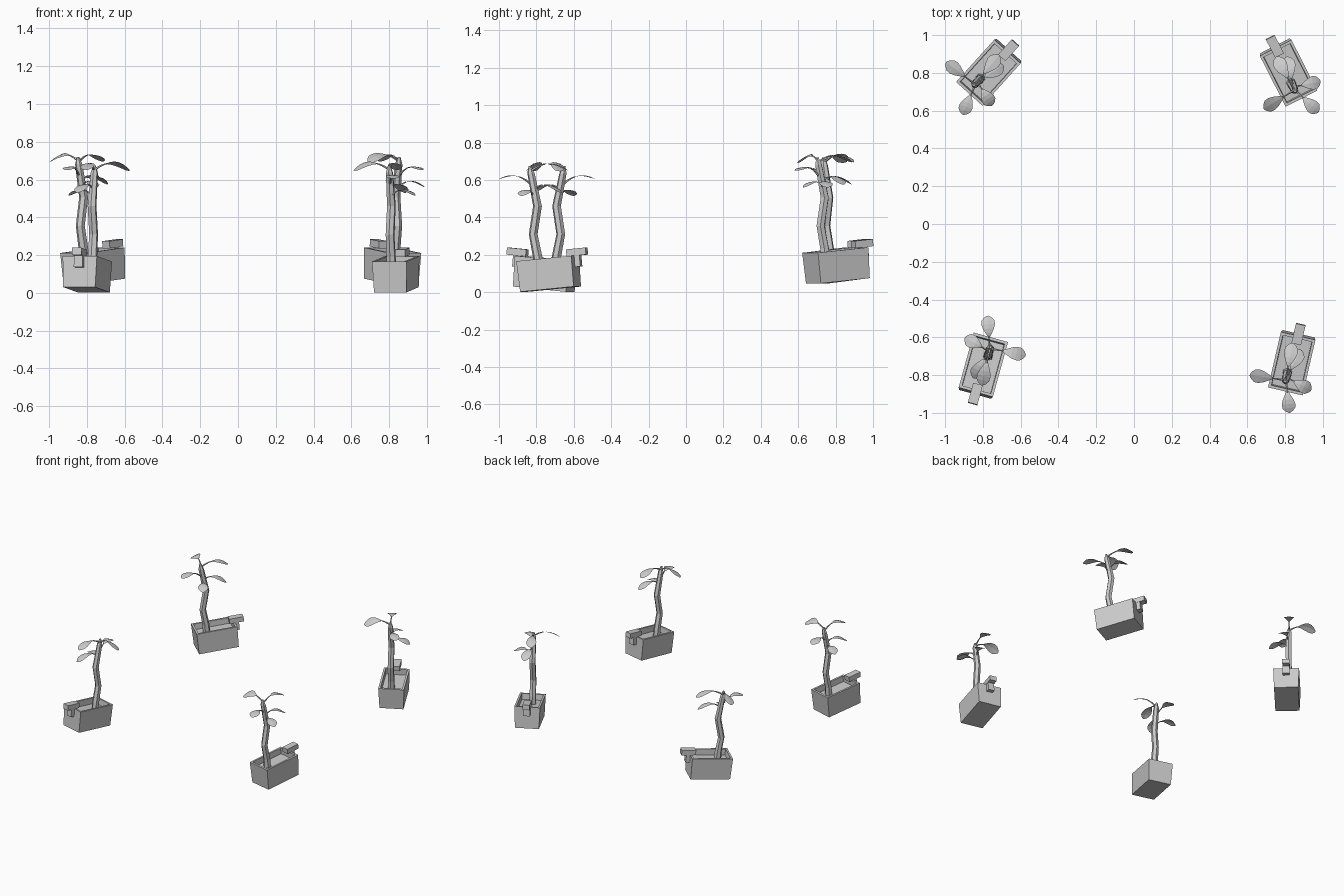
import bpy, bmesh, math
from mathutils import Vector, Matrix

if "Cube" in bpy.data.objects:
    bpy.data.objects.remove(bpy.data.objects["Cube"])

# Local frame of one plant: +x towards the hook, z up
TILT = Matrix.Translation((0.008, 0, 0.016)) @ Matrix.Rotation(math.radians(-5.5), 4, 'Y')
H = 0.165


def finish(bm, name):
    bmesh.ops.recalc_face_normals(bm, faces=bm.faces)
    me = bpy.data.meshes.new(name)
    bm.to_mesh(me)
    bm.free()
    return me


def box(bm, lo, hi):
    m = Matrix.LocRotScale((Vector(lo) + Vector(hi)) / 2, None, Vector(hi) - Vector(lo))
    bmesh.ops.create_cube(bm, size=1, matrix=m)


def tube(bm, pts, radii, sides, level=False):
    # level keeps every ring horizontal so upright stems do not twist
    rings = []
    for i, (p, r) in enumerate(zip(pts, radii)):
        d = (pts[min(i + 1, len(pts) - 1)] - pts[max(i - 1, 0)]).normalized()
        q = Matrix.Identity(3) if level else d.to_track_quat('Z', 'Y')
        rings.append([bm.verts.new(p + q @ Vector((r * math.cos(a), r * math.sin(a), 0)))
                      for a in (2 * math.pi * k / sides for k in range(sides))])
    for a, b in zip(rings, rings[1:]):
        for k in range(sides):
            n = (k + 1) % sides
            bm.faces.new((a[k], a[n], b[n], b[k]))
    bm.faces.new(rings[0])
    bm.faces.new(rings[-1])


# Planter: tapered box with a rim and recessed soil
def planter():
    bm = bmesh.new()
    loops = []
    for lx, ly, z in ((.295, .175, 0), (.303, .188, H), (.273, .158, H), (.27, .154, H - .045)):
        loops.append([bm.verts.new((sx * lx / 2, sy * ly / 2, z))
                      for sx, sy in ((-1, -1), (1, -1), (1, 1), (-1, 1))])
    for a, b in zip(loops, loops[1:]):
        for k in range(4):
            bm.faces.new((a[k], a[(k + 1) % 4], b[(k + 1) % 4], b[k]))
    bm.faces.new(loops[0])
    bm.faces.new(loops[-1])
    bm.transform(TILT)
    return finish(bm, "planter")


# Hook: arm lying over the rim with a post outside the end wall
def hook():
    bm = bmesh.new()
    box(bm, (.11, -.026, H), (.217, .026, H + .038))
    box(bm, (.150, -.024, H - .06), (.180, .024, H + .002))
    bm.transform(TILT)
    return finish(bm, "hook")


# Trunk: crooked six-sided stem
def trunk():
    bm = bmesh.new()
    pts = [Vector(p) for p in ((-.060, .012, .11), (-.066, .012, .19), (-.090, .012, .31),
                               (-.066, .010, .46), (-.102, .012, .635), (-.108, .012, .675))]
    tube(bm, pts, (.028, .026, .024, .024, .020, .007), 6, True)
    return finish(bm, "trunk")


# Leaves: arched stalk plus drooping blade: start, tip, arch height, blade length, roll
LEAVES = [
    ((-.100, .012, .65), (-.116, .203, .65), .075, .125, .45),
    ((-.095, .012, .57), (-.264, -.047, .605), .07, .115, 0),
    ((-.085, .010, .51), (-.122, -.132, .515), .07, .105, 0),
    ((-.100, .012, .65), (.100, .020, .65), .075, .13, 0),
    ((-.085, .010, .55), (.075, -.032, .53), .07, .12, 0),
]


def leaves():
    bm = bmesh.new()
    for s, t, arch, length, roll in LEAVES:
        s, t = Vector(s), Vector(t)
        span = (t - s).to_2d().length
        side = Vector((-(t - s).y, (t - s).x, 0)).normalized()
        c = (s + t) / 2 + Vector((0, 0, arch))

        def at(f):
            return s * (1 - f) ** 2 + c * (2 * f * (1 - f)) + t * f * f
        f0 = max(0.15, 1 - length / span)
        tube(bm, [at(f0 * 1.1 * i / 4) for i in range(5)], (.007, .006, .005, .004, .003), 5)
        rows = []
        for g, w in ((0, .004), (.2, .017), (.4, .029), (.6, .036), (.78, .034), (.92, .02), (1, .004)):
            p = at(f0 + (1 - f0) * g)
            rows.append([bm.verts.new(p + side * w * k - Vector((0, 0, w * (abs(k) * .12 + k * roll))))
                         for k in (-1, 0, 1)])
        for a, b in zip(rows, rows[1:]):
            for k in range(2):
                bm.faces.new((a[k], a[k + 1], b[k + 1], b[k]))
    return finish(bm, "leaves")


# Four copies of the potted plant, each turned on its own corner
parts = [planter(), hook(), trunk(), leaves()]
places = [("front_right", .837, -.732, 0, 77), ("front_left", -.80, -.753, 0, 254.6),
          ("back_left", -.766, .807, .045, 48), ("back_right", .815, .805, .045, 117)]
for label, x, y, z, yaw in places:
    for me in parts:
        ob = bpy.data.objects.new(f"{label}_{me.name}", me)
        ob.matrix_world = Matrix.Translation((x, y, z)) @ Matrix.Rotation(math.radians(yaw), 4, 'Z')
        bpy.context.collection.objects.link(ob)
